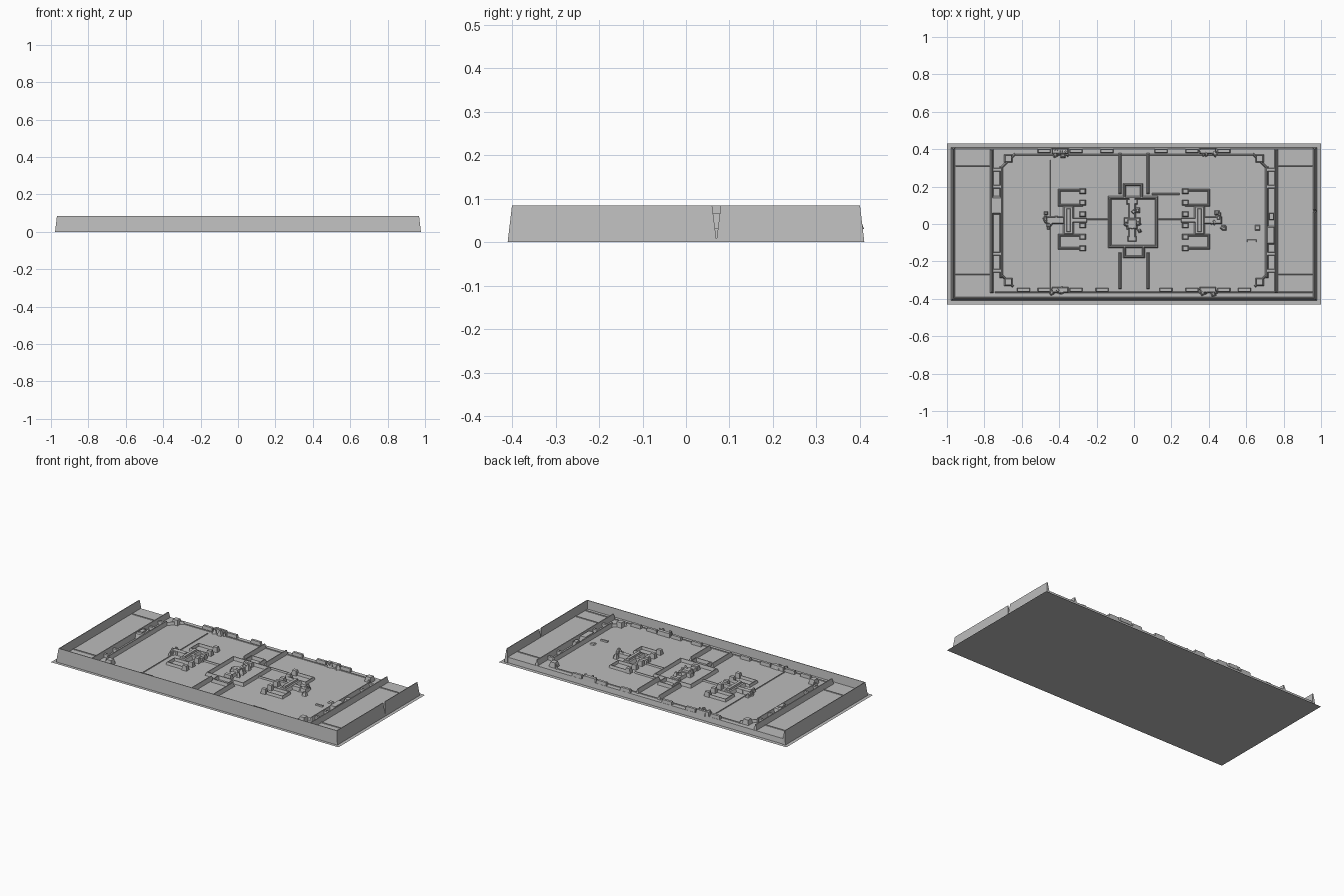
import bpy, bmesh, math, random
from mathutils import Vector

random.seed(4)
if "Cube" in bpy.data.objects:
    bpy.data.objects.remove(bpy.data.objects["Cube"])

stone = bpy.data.materials.new("stone grey")
stone.use_nodes = True
GREY = (0.5, 0.5, 0.5, 1)
stone.diffuse_color = GREY
stone.node_tree.nodes["Principled BSDF"].inputs["Base Color"].default_value = GREY
FLOOR = 0.032
WALL = 0.084


def finish(name, bm):
    mesh = bpy.data.meshes.new(name)
    bm.to_mesh(mesh)
    bm.free()
    mesh.materials.append(stone)
    obj = bpy.data.objects.new(name, mesh)
    bpy.context.collection.objects.link(obj)


def frustum(bm, cx, cy, lx, ly, z0, z1, taper, angle=0):
    """Block whose top is inset by the taper."""
    verts = bmesh.ops.create_cube(bm, size=1)["verts"]
    c, s = math.cos(angle), math.sin(angle)
    for v in verts:
        t = taper if v.co.z > 0 else 0
        x = math.copysign(max(lx / 2 - t, 0.001), v.co.x)
        y = math.copysign(max(ly / 2 - t, 0.001), v.co.y)
        v.co = (cx + x * c - y * s, cy + x * s + y * c, z1 if v.co.z > 0 else z0)


def ridges(name, paths, width, height):
    """Sloped walls on the floor, following point paths."""
    bm = bmesh.new()
    for path in paths:
        for a, b in zip(path, path[1:]):
            a, b = Vector(a), Vector(b)
            d, m = b - a, (a + b) / 2
            frustum(bm, m.x, m.y, d.length + width, width, FLOOR - 0.002, FLOOR + height,
                    width * 0.35, math.atan2(d.y, d.x))
    finish(name, bm)


def blocks(name, items):
    """Blocks on the floor, given as x, y, length, depth, height."""
    bm = bmesh.new()
    for x, y, lx, ly, h in items:
        frustum(bm, x, y, lx, ly, FLOOR - 0.002, FLOOR + h, min(lx, ly) * 0.15)
    finish(name, bm)


def rect(x0, x1, y0, y1):
    return [(x0, y0), (x1, y0), (x1, y1), (x0, y1), (x0, y0)]


def both(path):
    return [path, [(-x, y) for x, y in path]]


def rubble(name, cx, cy, rx, ry, count, height):
    """Loose cluster of small broken blocks."""
    bm = bmesh.new()
    for i in range(count):
        size = random.uniform(0.015, 0.03)
        frustum(bm, cx + random.uniform(-rx, rx), cy + random.uniform(-ry, ry),
                size, size, FLOOR - 0.002, FLOOR + random.uniform(0.5, 1) * height,
                size * 0.3, random.choice([0, 0.4, 0.8]))
    finish(name, bm)


# Flat base sheet, facing down, and raised floor
bm = bmesh.new()
bm.faces.new([bm.verts.new((x, y, 0)) for x, y in
              ((-1, -0.43), (-1, 0.43), (1, 0.43), (1, -0.43))])
finish("base_sheet", bm)
bm = bmesh.new()
frustum(bm, 0, 0, 1.94, 0.816, 0.001, FLOOR, 0.006)
finish("floor", bm)


def outer_wall(name, outline, place):
    """Wall from an outline of (along, height), leaning in as it rises."""
    bm = bmesh.new()
    outer = [bm.verts.new(place(u, -0.01 * z / WALL, z)) for u, z in outline]
    inner = [bm.verts.new(place(u, -0.024 + 0.010 * z / WALL, z)) for u, z in outline]
    bm.faces.new(outer)
    bm.faces.new(inner[::-1])
    n = len(outline)
    for i in range(n):
        j = (i + 1) % n
        bm.faces.new((outer[i], inner[i], inner[j], outer[j]))
    bmesh.ops.recalc_face_normals(bm, faces=bm.faces)
    finish(name, bm)


# Perimeter walls, with a split in the left end wall; the back stays open
end = [(-0.41, 0), (0.41, 0), (0.40, WALL), (-0.40, WALL)]
split = end[:3] + [(0.08, WALL), (0.07, 0.004), (0.06, WALL)] + end[3:]
outer_wall("left_end_wall", split, lambda u, d, z: (0.978 + d, u, z))
outer_wall("right_end_wall", end, lambda u, d, z: (-0.978 - d, u, z))
outer_wall("front_wall", [(-0.978, 0), (0.978, 0), (0.968, WALL), (-0.968, WALL)],
           lambda u, d, z: (u, -0.41 - d, z))

# End zone walls
ridges("end_zone_walls", both([(0.76, -0.36), (0.76, 0.39)]), 0.02, 0.034)
ridges("inner_end_walls", both([(0.71, -0.28), (0.71, 0.30)]), 0.018, 0.025)
ridges("corner_walls", both([(0.71, 0.30), (0.64, 0.37)])
       + both([(0.71, -0.27), (0.65, -0.33)]), 0.014, 0.018)
blocks("corner_posts", [(s * 0.672, y, 0.045, 0.045, 0.03)
                        for s in (-1, 1) for y in (0.35, -0.31)])
blocks("gate_houses", [(-0.735, 0.10, 0.065, 0.10, 0.028), (-0.735, 0.10, 0.035, 0.05, 0.036),
                       (0.73, -0.06, 0.05, 0.10, 0.03), (0.735, 0.04, 0.03, 0.04, 0.025)])
blocks("gate_buttresses", [(s * 0.735, y, 0.05, 0.02, 0.02)
                           for s in (-1, 1) for y in (-0.25, -0.16, 0.2, 0.29)])

# Shallow floor lines
ridges("floor_lines", [[(-0.64, 0.37), (0.63, 0.37)], [(-0.74, -0.365), (0.95, -0.365)],
                       [(-0.45, -0.34), (-0.45, 0.34)]]
       + both([(0.77, -0.27), (0.96, -0.27)]) + both([(0.77, 0.31), (0.95, 0.31)]),
       0.008, 0.004)

# Centre compound
ridges("halfway_walls", both([(0.075, 0.17), (0.075, 0.37)])
       + both([(0.075, -0.16), (0.075, -0.34)]), 0.018, 0.026)
ridges("centre_enclosure", [rect(-0.13, 0.12, -0.12, 0.14)], 0.018, 0.02)
ridges("centre_porches", [[(-0.05, 0.14), (-0.05, 0.21), (0.04, 0.21), (0.04, 0.14)],
                          [(-0.05, -0.12), (-0.05, -0.175), (0.05, -0.175), (0.05, -0.12)]],
       0.016, 0.02)
blocks("centre_tower", [(-0.01, 0.03, 0.04, 0.24, 0.018), (-0.01, 0.02, 0.09, 0.03, 0.022),
                        (-0.01, 0.0, 0.06, 0.06, 0.032), (-0.01, 0.12, 0.06, 0.03, 0.025),
                        (-0.01, -0.08, 0.05, 0.03, 0.025)])
rubble("centre_rubble", -0.01, 0.02, 0.045, 0.06, 10, 0.035)
ridges("link_walls", both([(0.13, 0.025), (0.25, 0.025)])
       + [[(0.10, 0.16), (0.24, 0.16)]], 0.01, 0.01)

# Twin side compounds
for side, s in (("left", 1), ("right", -1)):
    ridges(side + "_compound_walls",
           [[(s * 0.27, 0.18), (s * 0.40, 0.18), (s * 0.40, 0.10), (s * 0.28, 0.10)],
            [(s * 0.27, -0.13), (s * 0.40, -0.13), (s * 0.40, -0.06), (s * 0.28, -0.06)]],
           0.014, 0.016)
    blocks(side + "_compound_hall", [(s * 0.35, 0.02, 0.06, 0.16, 0.02),
                                     (s * 0.35, 0.02, 0.025, 0.13, 0.032),
                                     (s * 0.30, 0.02, 0.10, 0.025, 0.022),
                                     (s * 0.42, 0.02, 0.10, 0.04, 0.022)])
    blocks(side + "_compound_posts", [(s * 0.275, 0.175 - i * 0.061, 0.035, 0.03, 0.03)
                                      for i in range(6)])
    rubble(side + "_compound_rubble", s * 0.45, 0.02, 0.035, 0.045, 9, 0.034)

# Sideline barricades and their gun nests
for side, y, spots in (("back", 0.39, (0.145, 0.31, 0.48)),
                       ("front", -0.352, (0.17, 0.31, 0.48, 0.59))):
    blocks(side + "_barricades", [(s * x, y, 0.07, 0.022, 0.02)
                                  for s in (-1, 1) for x in spots])
    blocks(side + "_nests", [(s * 0.395, y, 0.09, 0.03, 0.024) for s in (-1, 1)])
    for s, part in ((1, "left"), (-1, "right")):
        rubble(side + "_" + part + "_nest_rubble", s * 0.395, y - 0.01, 0.045, 0.015, 7, 0.03)

# Scattered debris on the left field
blocks("field_debris", [(0.63, -0.09, 0.05, 0.015, 0.008), (0.66, -0.02, 0.03, 0.03, 0.008)])
